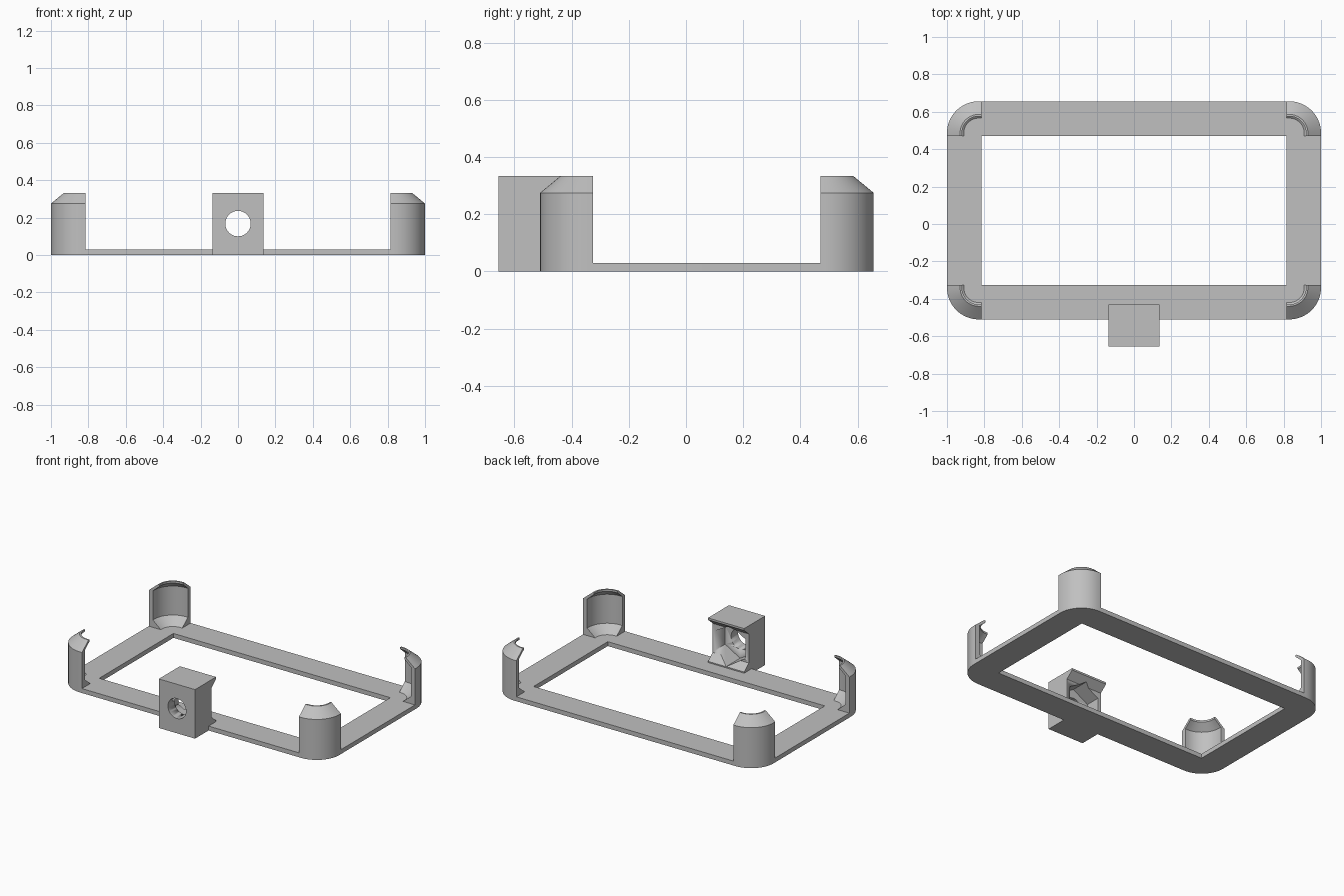
import bpy, bmesh, math
from mathutils import Matrix

cube = bpy.data.objects.get("Cube")
if cube:
    bpy.data.objects.remove(cube, do_unlink=True)

# Main sizes
HALF_X, HALF_Y, MID_Y = 1.0, 0.583, 0.073
RIM, RADIUS, BASE, TOP = 0.185, 0.17, 0.03, 0.333

grey = bpy.data.materials.new("plain grey")
grey.use_nodes = True
grey.diffuse_color = (0.53, 0.53, 0.53, 1)
grey.node_tree.nodes["Principled BSDF"].inputs["Base Color"].default_value = grey.diffuse_color


def finish(name, bm):
    """Turn a bmesh into a named, shaded object."""
    bmesh.ops.recalc_face_normals(bm, faces=bm.faces)
    mesh = bpy.data.meshes.new(name)
    bm.to_mesh(mesh)
    bm.free()
    mesh.materials.append(grey)
    obj = bpy.data.objects.new(name, mesh)
    bpy.context.collection.objects.link(obj)
    bpy.ops.object.select_all(action='DESELECT')
    obj.select_set(True)
    bpy.context.view_layer.objects.active = obj
    bpy.ops.object.shade_smooth_by_angle(angle=math.radians(25))
    return obj


def arc(inset, steps=16):
    """Points around the +x +y corner, moved inward by inset."""
    cx, cy, r = HALF_X - RADIUS, HALF_Y - RADIUS, RADIUS - inset
    turns = [math.pi / 2 * i / steps for i in range(steps + 1)]
    return [(cx + r * math.cos(t), cy + r * math.sin(t)) for t in turns]


def add_loop(bm, points):
    verts = [bm.verts.new((x, y + MID_Y, 0)) for x, y in points]
    return [bm.edges.new((v, verts[i - 1])) for i, v in enumerate(verts)]


# Flat base frame with rounded outer corners
bm = bmesh.new()
corner = arc(0)
outline = (corner + [(-x, y) for x, y in reversed(corner)]
           + [(-x, -y) for x, y in corner] + [(x, -y) for x, y in reversed(corner)])
ix, iy = HALF_X - RIM, HALF_Y - RIM
edges = add_loop(bm, outline) + add_loop(bm, [(ix, iy), (-ix, iy), (-ix, -iy), (ix, -iy)])
bmesh.ops.triangle_fill(bm, edges=edges, use_beauty=True)
ext = bmesh.ops.extrude_face_region(bm, geom=bm.faces[:])
bmesh.ops.translate(bm, vec=(0, 0, BASE),
                    verts=[g for g in ext["geom"] if isinstance(g, bmesh.types.BMVert)])
finish("base_frame", bm)

# Corner clips: (inset, height) section swept around each corner
section = [(0, BASE), (0, 0.275), (0.07, TOP), (0.08, TOP), (0.08, 0.32),
           (0.03, 0.277), (0.03, 0.08), (0.09, BASE)]


def corner_clip(name, sx, sy):
    bm = bmesh.new()
    rows = []
    for inset, z in section:
        path = [(HALF_X - inset, iy)] + arc(inset) + [(ix, HALF_Y - inset)]
        rows.append([bm.verts.new((sx * x, sy * y + MID_Y, z)) for x, y in path])
    for i, row in enumerate(rows):
        prev = rows[i - 1]
        for j in range(len(row) - 1):
            bm.faces.new((prev[j], prev[j + 1], row[j + 1], row[j]))
    for end in (0, -1):
        bm.faces.new([row[end] for row in rows])
    finish(name, bm)


for side, sx in (("left", 1), ("right", -1)):
    for face, sy in (("front", -1), ("back", 1)):
        corner_clip(f"{face}_{side}_corner_clip", sx, sy)

# Screw block: side section extruded across its width
bm = bmesh.new()
BACK, INNER, W = -0.43, -0.48, 0.136
side = [(-0.655, 0), (-0.655, TOP), (BACK, TOP), (BACK, 0.32),
        (INNER, 0.277), (INNER, 0.08), (BACK, 0.038), (BACK, 0)]
face = bm.faces.new([bm.verts.new((-W, y, z)) for y, z in side])
ext = bmesh.ops.extrude_face_region(bm, geom=[face])
bmesh.ops.translate(bm, vec=(2 * W, 0, 0),
                    verts=[g for g in ext["geom"] if isinstance(g, bmesh.types.BMVert)])
block = finish("screw_block", bm)


def bore(name, sides, radius, y0, y1, spin=0):
    """Cut a prism along y out of the screw block."""
    bm = bmesh.new()
    place = (Matrix.Translation((0, (y0 + y1) / 2, 0.168))
             @ Matrix.Rotation(math.pi / 2, 4, 'X') @ Matrix.Rotation(spin, 4, 'Z'))
    bmesh.ops.create_cone(bm, cap_ends=True, segments=sides, radius1=radius,
                          radius2=radius, depth=y1 - y0, matrix=place)
    cutter = finish(name, bm)
    cutter.hide_render = True
    mod = block.modifiers.new(name, 'BOOLEAN')
    mod.operation, mod.solver, mod.object = 'DIFFERENCE', 'EXACT', cutter
    bpy.context.view_layer.objects.active = block
    bpy.ops.object.modifier_apply(modifier=name)
    bpy.data.objects.remove(cutter, do_unlink=True)


# Round screw hole and pointed-up hexagonal nut pocket
bore("screw_hole", 40, 0.068, -0.8, -0.3)
bore("nut_pocket", 6, 0.13, -0.58, -0.35)
